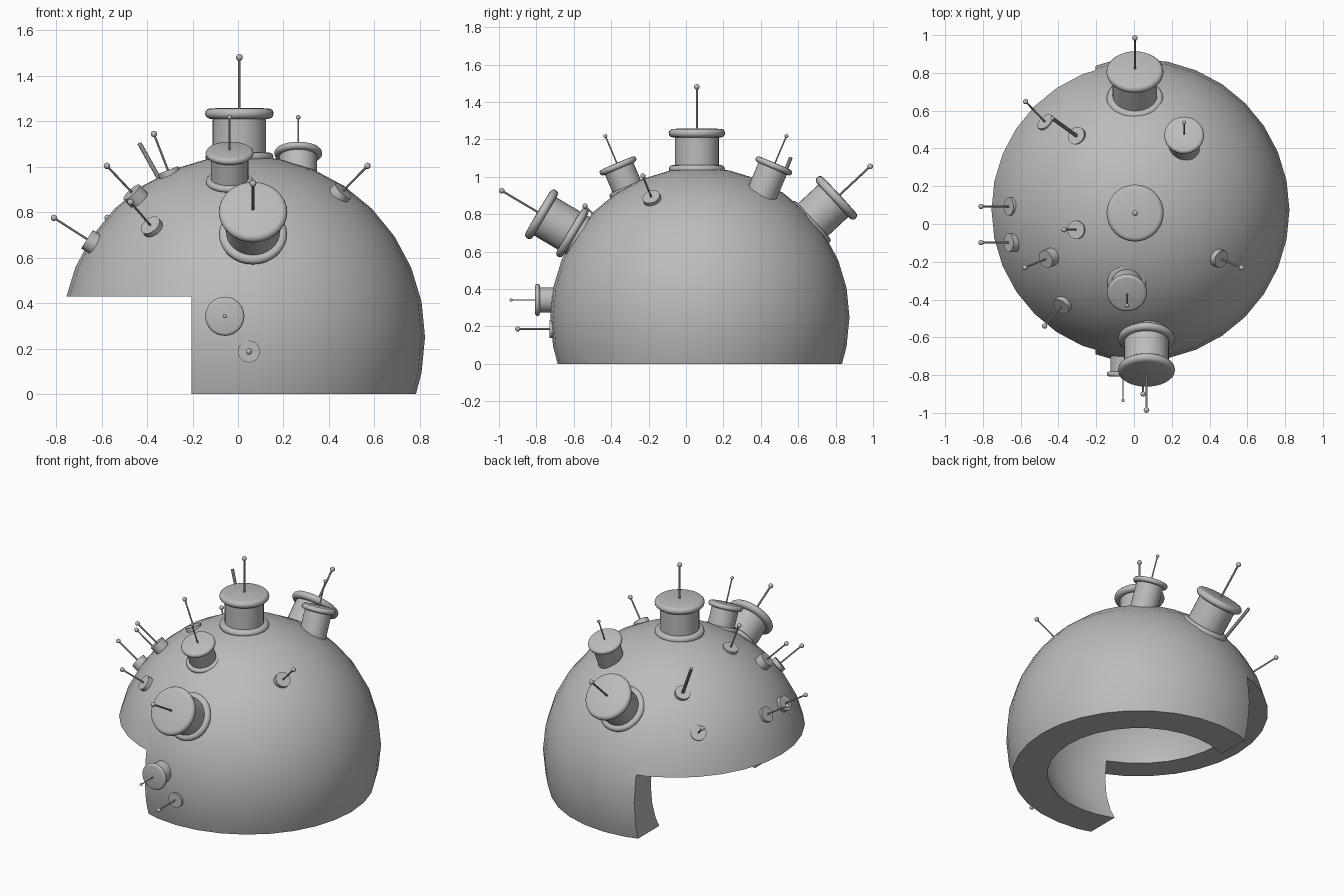
import bpy, bmesh, math
from mathutils import Vector, Matrix

if "Cube" in bpy.data.objects:
    bpy.data.objects.remove(bpy.data.objects["Cube"])

grey = bpy.data.materials.new("plain grey")
grey.use_nodes = True
grey.diffuse_color = (0.5, 0.5, 0.5, 1)
grey.node_tree.nodes["Principled BSDF"].inputs["Base Color"].default_value = (0.5, 0.5, 0.5, 1)


def lathe(bm, profile, segs):
    """Spin a profile of (radius, height) points around z into bm."""
    verts = [bm.verts.new((r, 0, z)) for r, z in profile]
    edges = [bm.edges.new(pair) for pair in zip(verts, verts[1:])]
    bmesh.ops.spin(bm, geom=verts + edges, cent=(0, 0, 0), axis=(0, 0, 1),
                   angle=math.tau, steps=segs, use_merge=False)
    bmesh.ops.remove_doubles(bm, verts=bm.verts, dist=0.0001)


def finish(name, bm, matrix):
    bmesh.ops.recalc_face_normals(bm, faces=bm.faces)
    mesh = bpy.data.meshes.new(name)
    bm.to_mesh(mesh)
    bm.free()
    mesh.transform(matrix)
    mesh.materials.append(grey)
    ob = bpy.data.objects.new(name, mesh)
    bpy.context.collection.objects.link(ob)
    return ob


def smooth(ob):
    bpy.ops.object.select_all(action='DESELECT')
    ob.select_set(True)
    bpy.context.view_layer.objects.active = ob
    bpy.ops.object.shade_smooth_by_angle(angle=math.radians(35))


def arc(radius, height, step=math.pi / 16):
    """Dome profile from the pole down to the ground, centred at height."""
    end = math.acos(-height / radius)
    angles = [k * step for k in range(int(end / step) + 1)] + [end]
    return [(radius * math.sin(a), height + radius * math.cos(a)) for a in angles]


def rim(radius, z, half):
    """Half-round disc edge, from bottom to top."""
    return [(radius - half + half * math.cos(a), z + half * math.sin(a))
            for a in [math.pi * (k / 6 - 0.5) for k in range(7)]]


def pin(bm, base, tip, rod_radius, ball_radius):
    lathe(bm, [(0, base), (rod_radius, base), (rod_radius, tip), (0, tip)], 10)
    if ball_radius:
        bmesh.ops.create_uvsphere(bm, u_segments=12, v_segments=8, radius=ball_radius,
                                  matrix=Matrix.Translation((0, 0, tip)))


def place(tip, direction):
    """Local origin is the pin tip, local z points outward."""
    turn = Vector(direction).to_track_quat('Z', 'Y').to_matrix().to_4x4()
    return Matrix.Translation(tip) @ turn


# Hollow dome with a rectangular notch on one side
bm = bmesh.new()
lathe(bm, arc(0.8, 0.25) + arc(0.632, 0.31)[::-1], 32)
dome = finish("dome_shell", bm, Matrix.Translation((0.023, 0.074, 0)))
bm = bmesh.new()
bmesh.ops.create_cube(bm, size=2)
cutter = finish("notch_cutter", bm, Matrix.Translation((-1.205, 0, -0.57)))
cutter.hide_render = True
cut = dome.modifiers.new("notch", 'BOOLEAN')
cut.operation, cut.solver, cut.object = 'DIFFERENCE', 'EXACT', cutter
bpy.context.view_layer.objects.active = dome
bpy.ops.object.modifier_apply(modifier=cut.name)
bpy.data.objects.remove(cutter)
smooth(dome)

# Capped turrets: name, pin tip, direction, scale, has base flange
turrets = [
    ("top_turret", (0.006, 0.058, 1.481), (0, 0, 1), 1, True),
    ("front_turret", (0.066, -0.985, 0.926), (0, -0.86, 0.51), 1, True),
    ("back_turret", (0.005, 0.985, 1.056), (0, 0.73, 0.68), 1, True),
    ("upper_front_turret", (-0.037, -0.431, 1.218), (0, -0.39, 0.92), 0.7, True),
    ("upper_back_turret", (0.265, 0.537, 1.218), (0, 0.39, 0.92), 0.7, False),
    ("low_front_turret", (-0.058, -0.935, 0.342), (0, -1, 0), 0.57, True),
]
for name, tip, direction, size, flanged in turrets:
    bm = bmesh.new()
    lathe(bm, [(0, -0.5), (0.118, -0.5), (0.118, -0.25), (0, -0.25)], 32)
    lathe(bm, [(0, -0.27)] + rim(0.151, -0.247, 0.023) + [(0, -0.222)], 32)
    if flanged:
        lathe(bm, [(0, -0.46)] + rim(0.15, -0.439, 0.021) + [(0, -0.418)], 32)
    pin(bm, -0.25, 0, 0.006, 0.015)
    smooth(finish(name, bm, place(tip, direction) @ Matrix.Scale(size, 4)))

# Small studs with pins: tip, disc centre, ball radius
studs = [
    ((-0.574, 0.648, 0.775), (-0.465, 0.535, 0.672), 0.014),
    ((-0.81, 0.093, 0.775), (-0.654, 0.093, 0.675), 0.014),
    ((-0.81, -0.098, 0.775), (-0.654, -0.098, 0.675), 0.014),
    ((-0.577, -0.23, 1.004), (-0.46, -0.183, 0.88), 0.014),
    ((-0.473, -0.54, 0.844), (-0.38, -0.431, 0.736), 0.014),
    ((-0.37, -0.03, 1.144), (-0.304, -0.03, 0.974), 0.014),
    ((0.57, -0.231, 1.004), (0.455, -0.183, 0.886), 0.014),
    ((0.048, -0.9, 0.187), (0.048, -0.717, 0.187), 0.014),
    ((-0.433, 0.56, 1.102), (-0.301, 0.465, 0.865), 0),
]
for i, (tip, disc, ball) in enumerate(studs):
    outward = Vector(tip) - Vector(disc)
    depth = -outward.length
    bm = bmesh.new()
    lathe(bm, [(0, depth - 0.04), (0.048, depth - 0.04),
               (0.048, depth + 0.012), (0, depth + 0.012)], 24)
    pin(bm, depth, 0, 0.005 if ball else 0.01, ball)
    smooth(finish(f"stud_{i + 1}", bm, place(tip, outward)))
